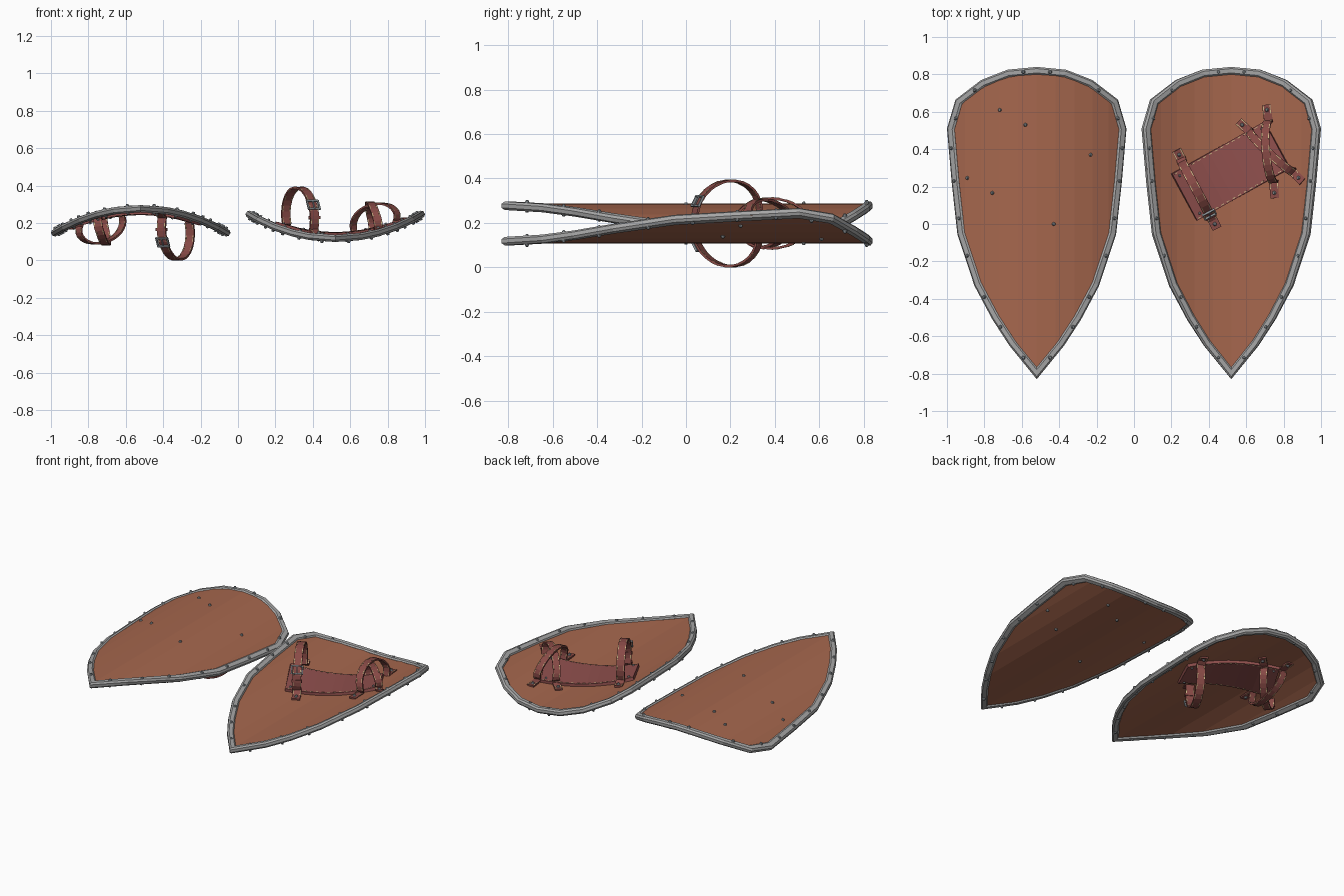
import bpy, bmesh, math
from mathutils import Vector, Matrix

if "Cube" in bpy.data.objects:
    bpy.data.objects.remove(bpy.data.objects["Cube"])

R, Z0, CX = 0.886, 0.118, 0.52       # curvature radius, lowest height, shield centre
HALF = [(0, .84), (.155, .825), (.294, .77), (.43, .665), (.475, .51), (.45, .22),
        (.42, -.055), (.33, -.33), (.235, -.51), (.145, -.65), (0, -.83)]


def material(name, r, g, b):
    m = bpy.data.materials.new(name)
    m.diffuse_color = (r, g, b, 1)
    m.use_nodes = True
    m.node_tree.nodes["Principled BSDF"].inputs["Base Color"].default_value = m.diffuse_color
    return m


BROWN = material("brown_board", .38, .135, .075)
STEEL = material("steel_grey", .38, .38, .38)
RIVET = material("rivet_grey", .30, .33, .35)
PAD = material("pad_red_leather", .28, .08, .075)
STRAP = material("strap_red_leather", .25, .07, .062)
THREAD = material("cream_thread", .60, .47, .24)


def surf(x, y, h=0):
    """Point at height h above the curved board, in shield coordinates."""
    a = math.asin(x / R)
    return Vector((x - h * math.sin(a), y, Z0 + R - (R - h) * math.cos(a)))


def sweep(bm, rings, closed=False):
    """Skin a list of equal cross-sections."""
    vs = [[bm.verts.new(p) for p in r] for r in rings]
    n, k = len(vs), len(vs[0])
    for i in range(n if closed else n - 1):
        a, b = vs[i], vs[(i + 1) % n]
        for j in range(k):
            bm.faces.new((a[j], a[(j + 1) % k], b[(j + 1) % k], b[j]))
    if not closed:
        bm.faces.new(vs[0])
        bm.faces.new(vs[-1][::-1])


def finish(bm, name, mat, matrix):
    bmesh.ops.recalc_face_normals(bm, faces=bm.faces)
    me = bpy.data.meshes.new(name)
    bm.to_mesh(me)
    bm.free()
    me.materials.append(mat)
    ob = bpy.data.objects.new(name, me)
    ob.matrix_world = matrix
    bpy.context.collection.objects.link(ob)


def box(bm, p, t, w, n, c, size):
    """Box in the frame (t, w, n) at p, offset c."""
    rot = Matrix((t, w, n)).transposed().to_4x4()
    bmesh.ops.create_cube(bm, size=1, matrix=Matrix.Translation(p) @ rot
                          @ Matrix.Translation(c) @ Matrix.Diagonal((*size, 1)))


def rivet(bm, x, y, h, side, r=.011):
    p, q = surf(x, y, h), surf(x, y, h + .1 * side)
    rot = (q - p).to_track_quat('Z', 'Y').to_matrix().to_4x4()
    bmesh.ops.create_cone(bm, cap_ends=True, segments=8, radius1=r, radius2=r * .5,
                          depth=.012, matrix=Matrix.Translation(p) @ rot
                          @ Matrix.Translation((0, 0, .003)))


def strap_path(a, b, rs, hc, rz, bow):
    """Frames (point, tangent, width, normal) of a strap arching from rivet a to b."""
    a, b = Vector(a), Vector(b)
    d, mid, half = (b - a).normalized(), (a + b) / 2, (b - a).length / 2
    w = Vector((-d.y, d.x, 0))
    za, zb = surf(*a).z, surf(*b).z
    pts = []
    for s in (-half - .028, -half + .022):
        q = mid + d * s
        pts.append(surf(q.x, q.y, .018))
    for i in range(19):
        f = math.radians(200 - 220 * i / 18)
        s = rs * math.cos(f)
        q = mid + d * s
        z = za + (zb - za) * (s / half + 1) / 2 + hc + rz * math.sin(f)
        pts.append(Vector((q.x, q.y, z)) + w * bow * max(0, math.sin(f)))
    for s in (half - .022, half + .028):
        q = mid + d * s
        pts.append(surf(q.x, q.y, .018))
    out = []
    for i, p in enumerate(pts):
        t = (pts[min(i + 1, len(pts) - 1)] - pts[max(i - 1, 0)]).normalized()
        wi = (w - t * w.dot(t)).normalized()
        out.append((p, t, wi, t.cross(wi)))
    return out


def ribbon(frames, off, width, h0, h1):
    return [[p + w * (off + e * width / 2) + n * h
             for e, h in ((-1, h0), (1, h0), (1, h1), (-1, h1))] for p, t, w, n in frames]


def dashes(bm, rings):
    for i in range(0, len(rings) - 1, 2):
        sweep(bm, rings[i:i + 2])


STRAPS = [("forearm_strap", (.235 - CX, .37), (.43 - CX, 0), .165, .09, .155, 0, .052),
          ("grip_strap_lower", (.58 - CX, .53), (.888 - CX, .246), .16, .05, .09, -.015, .046),
          ("grip_strap_upper", (.715 - CX, .61), (.755 - CX, .166), .165, .055, .11, -.03, .046)]
RIM_RIVETS = [(.07, .813), (.325, .715), (.425, .565), (.447, .405), (.433, .23), (.408, .03),
              (.365, -.17), (.275, -.39), (.19, -.55), (.07, -.715)]
PAD_C, PAD_U = Vector((-.003, .283)), Vector((.876, .482))
PAD_V = Vector((-.482, .876))


def pad_rings(v0, v1, h0, h1, n, length=.58):
    rings = []
    for i in range(n + 1):
        c = PAD_C + PAD_U * length * (i / n - .5)
        a, b = c + PAD_V * v0, c + PAD_V * v1
        rings.append([surf(a.x, a.y, h0), surf(b.x, b.y, h0),
                      surf(b.x, b.y, h1), surf(a.x, a.y, h1)])
    return rings


def lookup(pts, x):
    for (x0, y0), (x1, y1) in zip(pts, pts[1:]):
        if min(x0, x1) <= x <= max(x0, x1):
            return y0 + (y1 - y0) * (x - x0) / (x1 - x0)


def shield(prefix, M):
    # curved board, cut in flat strips
    bm = bmesh.new()
    xs = [0, .1, .2, .294, .38, .455]
    rings = []
    for x in [-v for v in xs[:0:-1]] + xs:
        top, low = lookup(HALF[:5], abs(x)) - .015, lookup(HALF[4:], abs(x)) + .015
        rings.append([surf(x, top, .011), surf(x, low, .011),
                      surf(x, low, -.011), surf(x, top, -.011)])
    sweep(bm, rings)
    finish(bm, prefix + "board", BROWN, M)

    # chamfered metal rim with mitred corners
    bm = bmesh.new()
    pts = [Vector(p) for p in HALF + [(-x, y) for x, y in HALF[-2:0:-1]]]
    section = [(0, .009), (.009, .019), (.032, .019), (.04, .011),
               (.04, -.011), (.032, -.019), (.009, -.019), (0, -.009)]
    rings = []
    for i, p in enumerate(pts):
        e1, e2 = (p - pts[i - 1]).normalized(), (pts[(i + 1) % len(pts)] - p).normalized()
        n1, n2 = Vector((e1.y, -e1.x)), Vector((e2.y, -e2.x))
        m = (n1 + n2) / (1 + n1.dot(n2))
        rings.append([surf(*(p + m * o), h) for o, h in section])
    sweep(bm, rings, closed=True)
    finish(bm, prefix + "rim", STEEL, M)

    # rivets on rim, board face, strap ends and pad corners
    bm = bmesh.new()
    for x, y in RIM_RIVETS:
        for sx in (-x, x):
            rivet(bm, sx, y, .019, 1)
            rivet(bm, sx, y, -.019, -1)
    for s in STRAPS:
        for x, y in s[1:3]:
            rivet(bm, x, y, .025, 1)
            rivet(bm, x, y, -.011, -1)
    for u in (-.26, .26):
        for v in (-.115, .115):
            q = PAD_C + PAD_U * u + PAD_V * v
            rivet(bm, q.x, q.y, .031, 1, .009)
    finish(bm, prefix + "rivets", RIVET, M)

    # forearm pad following the curve
    bm = bmesh.new()
    sweep(bm, pad_rings(-.143, .143, .008, .030, 10))
    finish(bm, prefix + "arm_pad", PAD, M)

    thread = bmesh.new()
    for v in (-.135, .135):
        dashes(thread, pad_rings(v - .002, v + .002, .029, .032, 31, .56))

    # arched straps with stitched edges
    for name, a, b, rs, hc, rz, bow, width in STRAPS:
        fr = strap_path(a, b, rs, hc, rz, bow)
        bm = bmesh.new()
        sweep(bm, ribbon(fr, 0, width, -.005, .005))
        finish(bm, prefix + name, STRAP, M)
        for e in (-1, 1):
            for h in (-.0055, .0055):
                dashes(thread, ribbon(fr, e * (width / 2 - .005), .004, h - .001, h + .001))
        if name == "forearm_strap":
            # buckle frame, prong and leather keeper
            p, t, w, n = fr[16]
            bm = bmesh.new()
            for e in (-1, 1):
                box(bm, p, t, w, n, (0, e * .033, .007), (.056, .008, .010))
                box(bm, p, t, w, n, (e * .024, 0, .009), (.008, .066, .010))
            box(bm, p, t, w, n, (0, 0, .012), (.05, .006, .006))
            finish(bm, prefix + "buckle", RIVET, M)
            bm = bmesh.new()
            box(bm, *fr[18], (0, 0, 0), (.016, .062, .020))
            finish(bm, prefix + "strap_keeper", STRAP, M)
    finish(thread, prefix + "stitching", THREAD, M)


# one shield lying on its face, its twin turned over
place = Matrix.Translation((CX, 0, 0))
shield("open_shield_", place)
shield("turned_shield_", Matrix.Translation((0, 0, .395)) @ Matrix.Rotation(math.pi, 4, 'Y') @ place)
